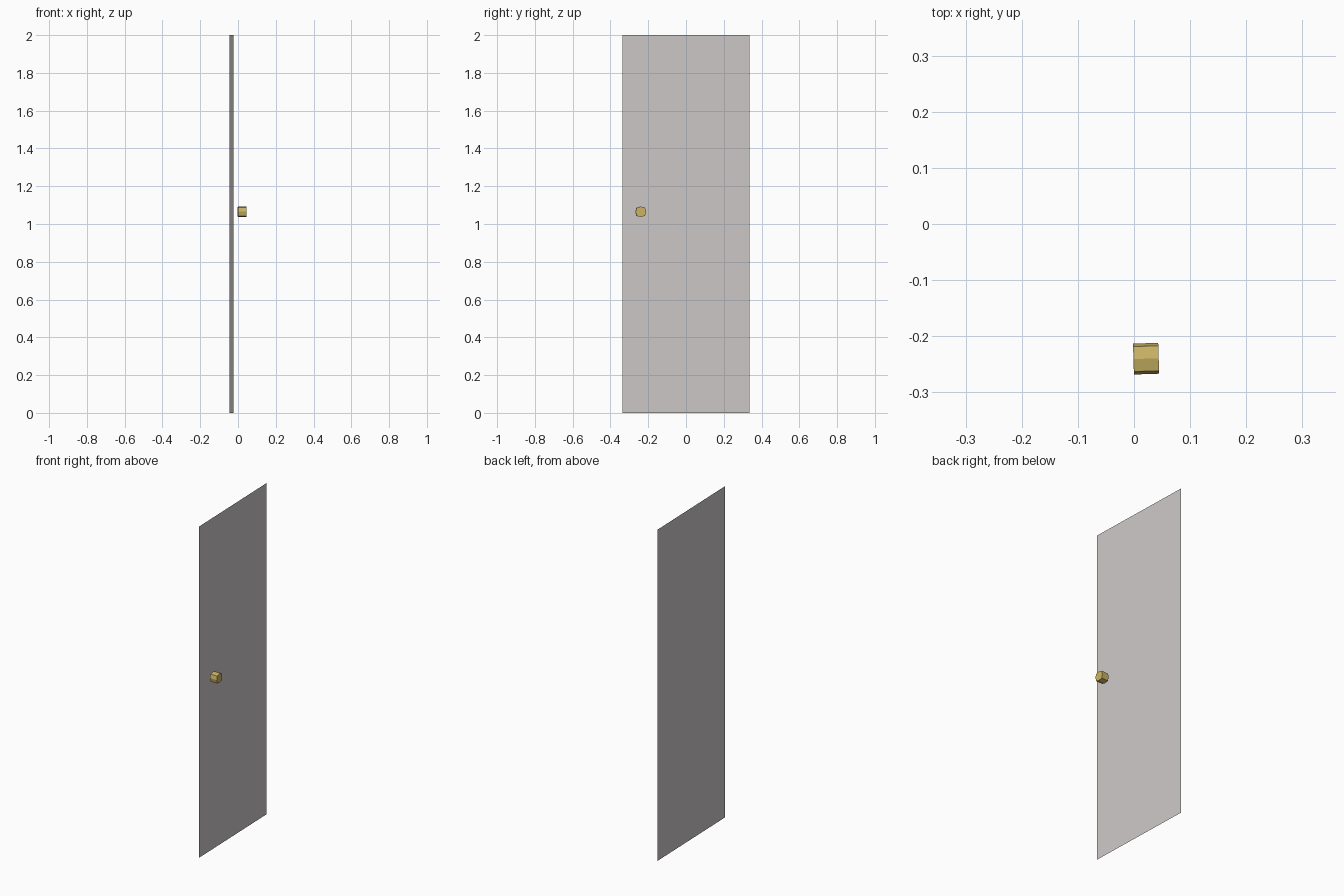
import bpy, bmesh, math
from mathutils import Matrix

if "Cube" in bpy.data.objects:
    bpy.data.objects.remove(bpy.data.objects["Cube"])

TILT = math.radians(1.75)  # whole door is turned slightly about z


def material(name, rgb):
    m = bpy.data.materials.new(name)
    m.diffuse_color = (*rgb, 1)
    m.use_nodes = True
    m.node_tree.nodes["Principled BSDF"].inputs["Base Color"].default_value = m.diffuse_color
    return m


def add_object(name, bm, mat, location):
    mesh = bpy.data.meshes.new(name)
    bm.to_mesh(mesh)
    bm.free()
    mesh.materials.append(mat)
    ob = bpy.data.objects.new(name, mesh)
    ob.location = location
    ob.rotation_euler.z = TILT
    bpy.context.collection.objects.link(ob)


grey = material("pale grey", (0.60, 0.58, 0.57))
brass = material("brass", (0.60, 0.46, 0.13))

# Door panel: a single flat sheet facing +x
bm = bmesh.new()
w = 0.3352
bm.faces.new([bm.verts.new((0, y, z)) for y, z in ((-w, 0), (w, 0), (w, 2), (-w, 2))])
add_object("door_panel", bm, grey, (-0.035, 0, 0))

# Knob: eight-sided, slightly squarish prism along x
bm = bmesh.new()
ring = []
for i in range(8):
    r = 0.0275 if i % 2 == 0 else 0.0315
    a = i * math.pi / 4
    ring.append(bm.verts.new((-0.0225, r * math.cos(a), r * math.sin(a))))
cap = bm.faces.new(ring)
out = bmesh.ops.extrude_face_region(bm, geom=[cap], use_keep_orig=True)
bmesh.ops.translate(bm, vec=(0.045, 0, 0), verts=[v for v in out["geom"] if isinstance(v, bmesh.types.BMVert)])
bmesh.ops.recalc_face_normals(bm, faces=bm.faces)
add_object("door_knob", bm, brass, (0.0215, -0.24, 1.065))
